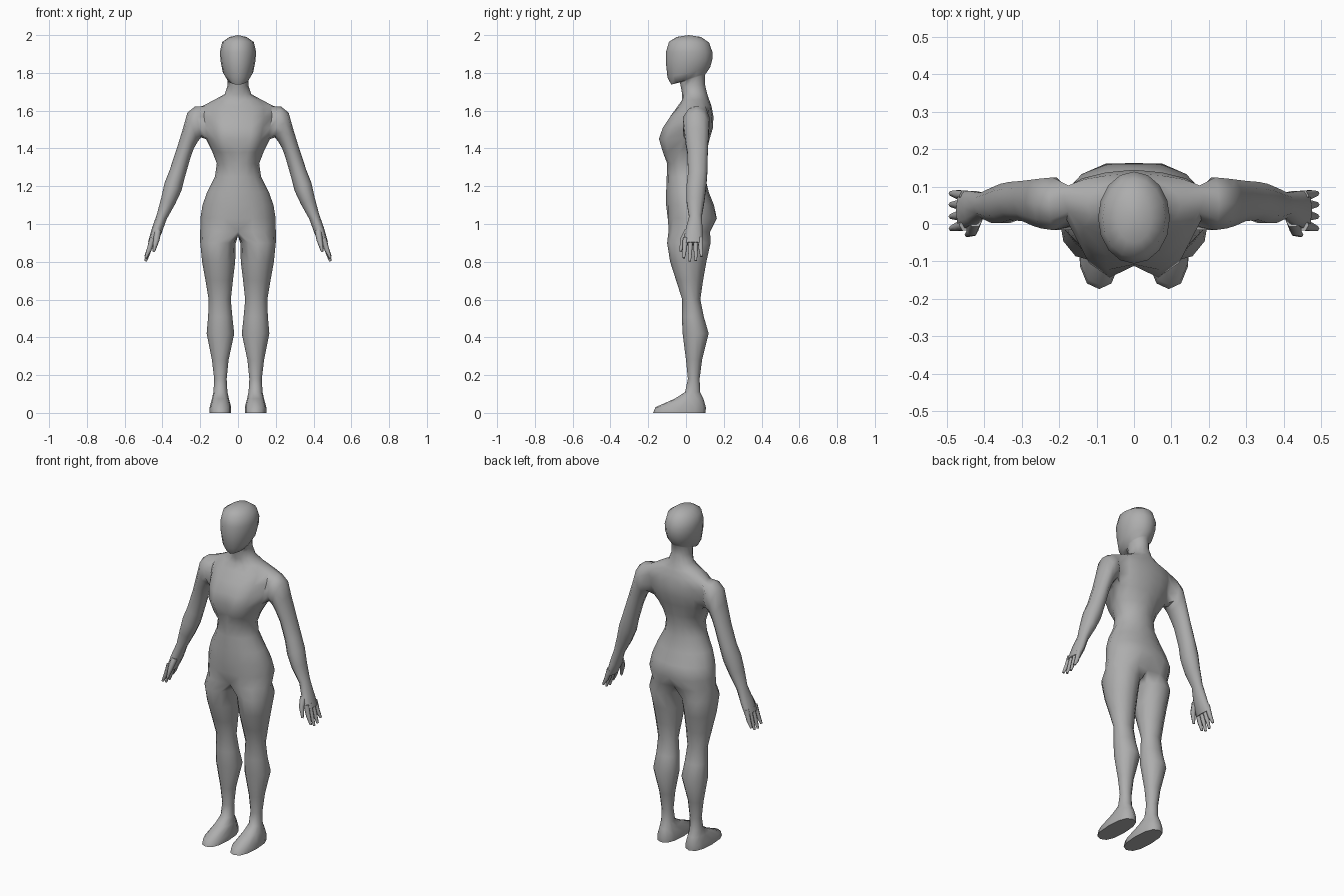
import bpy, bmesh, math
from mathutils import Vector

grey = bpy.data.materials.new("grey")
grey.diffuse_color = (0.42, 0.42, 0.42, 1)


def bridge(bm, a, b, closed=True):
    """Quads between two rows of the same length."""
    n = len(a)
    for i in range(n if closed else n - 1):
        j = (i + 1) % n
        bm.faces.new((a[i], a[j], b[j], b[i]))


def finish(bm, name):
    bmesh.ops.recalc_face_normals(bm, faces=bm.faces[:])
    me = bpy.data.meshes.new(name)
    bm.to_mesh(me)
    bm.free()
    ob = bpy.data.objects.new(name, me)
    bpy.context.collection.objects.link(ob)
    me.materials.append(grey)
    mod = ob.modifiers.new("mirror", 'MIRROR')
    mod.use_clip = True
    mod.merge_threshold = 0.0005
    bpy.ops.object.select_all(action='DESELECT')
    ob.select_set(True)
    bpy.context.view_layer.objects.active = ob
    bpy.ops.object.shade_smooth_by_angle(angle=math.radians(65))
    return ob


bm = bmesh.new()

# Torso, neck and head rows: z front, z back, half width, y front, y back, front/back bulge
TORSO = [
    (0.96, 0.96, 0.200, -0.080, 0.115, 0.02),
    (1.03, 1.03, 0.199, -0.097, 0.163, 0.008),
    (1.10, 1.10, 0.188, -0.105, 0.148, 0),
    (1.17, 1.17, 0.163, -0.105, 0.120, 0),
    (1.25, 1.25, 0.122, -0.102, 0.100, 0),
    (1.32, 1.32, 0.112, -0.100, 0.098, 0),
    (1.38, 1.38, 0.135, -0.100, 0.108, 0.030),
    (1.45, 1.45, 0.170, -0.112, 0.125, 0.042),
    (1.51, 1.51, 0.185, -0.108, 0.143, 0.026),
    (1.57, 1.57, 0.195, -0.083, 0.145, 0.010),
    (1.622, 1.625, 0.190, -0.045, 0.135, 0),
    (1.655, 1.66, 0.125, -0.022, 0.122, 0),
    (1.685, 1.69, 0.070, -0.020, 0.112, 0),
    (1.725, 1.74, 0.055, -0.027, 0.100, 0),
    (1.750, 1.79, 0.054, -0.032, 0.100, 0),
    (1.738, 1.80, 0.058, -0.078, 0.108, 0),
    (1.775, 1.83, 0.080, -0.098, 0.128, 0),
    (1.85, 1.87, 0.092, -0.106, 0.139, 0),
    (1.91, 1.91, 0.096, -0.106, 0.140, 0),
    (1.965, 1.96, 0.084, -0.090, 0.122, 0),
    (1.990, 1.99, 0.046, -0.050, 0.080, 0),
]
rows = []
for r, (zf, zb, hw, yf, yb, bulge) in enumerate(TORSO):
    row = []
    for k in range(9):
        t = math.pi * k / 8
        f = (1 - math.cos(t)) / 2
        y = yf + (yb - yf) * f
        if r < 2:                                   # thighs and buttocks
            y += bulge * (-1 if k < 4 else 1) * (k in (1, 2, 6, 7))
        else:                                       # bust
            y -= bulge * {1: 1, 2: 0.9}.get(k, 0)
        if 7 <= r <= 10:                            # shoulders set back
            y += 0.03 * math.sin(t) ** 3
        x = 0 if k in (0, 8) else hw * math.sin(t)
        row.append(bm.verts.new((x, y, zf + (zb - zf) * f)))
    rows.append(row)

# Skin the rows, leaving a hole for the arm
for r in range(len(rows) - 1):
    for k in range(8):
        if not (7 <= r <= 9 and k in (3, 4)):
            a, b = rows[r], rows[r + 1]
            bm.faces.new((a[k], a[k + 1], b[k + 1], b[k]))
crown = bm.verts.new((0, 0.015, 2.0))
for k in range(8):
    bm.faces.new((rows[-1][k], rows[-1][k + 1], crown))

# Arm: outer x, outer z, inner x, inner z, y front, y back
ARM = [
    (0.228, 1.622, 0.196, 1.458, -0.020, 0.128),
    (0.268, 1.590, 0.214, 1.435, -0.015, 0.125),
    (0.290, 1.510, 0.234, 1.400, -0.008, 0.122),
    (0.324, 1.400, 0.252, 1.350, 0.005, 0.118),
    (0.362, 1.285, 0.282, 1.245, 0.008, 0.115),
    (0.388, 1.220, 0.300, 1.175, 0.000, 0.110),
    (0.406, 1.140, 0.333, 1.105, 0.000, 0.100),
    (0.430, 1.050, 0.378, 1.025, 0.015, 0.085),
    (0.455, 0.980, 0.405, 0.950, -0.005, 0.090),
    (0.476, 0.905, 0.440, 0.885, -0.018, 0.092),
]
hole = ([rows[10][k] for k in (3, 4, 5)] + [rows[9][5], rows[8][5]]
        + [rows[7][k] for k in (5, 4, 3)] + [rows[8][3], rows[9][3]])
prev = hole
for xo, zo, xi, zi, yf, yb in ARM:
    ring = []
    for i in range(10):
        a = math.radians(36 * (i - 1))
        c = math.cos(a) / 2
        ring.append(bm.verts.new(((xo + xi) / 2 + (xo - xi) * c,
                                  (yf + yb) / 2 + (yb - yf) / 2 * math.sin(a),
                                  (zo + zi) / 2 + (zo - zi) * c)))
    bridge(bm, prev, ring)
    prev = ring
bm.faces.new(prev)

# Leg and foot: z, inner x, outer x, y front, y back, squareness
LEG = [
    (0.900, 0.012, 0.200, -0.100, 0.130, 0.9),
    (0.800, 0.015, 0.190, -0.084, 0.108, 1),
    (0.700, 0.027, 0.172, -0.052, 0.090, 1),
    (0.600, 0.038, 0.155, -0.020, 0.076, 1),
    (0.510, 0.030, 0.158, -0.022, 0.094, 1),
    (0.420, 0.020, 0.166, -0.018, 0.120, 1),
    (0.280, 0.050, 0.138, 0.000, 0.085, 1),
    (0.180, 0.060, 0.126, 0.010, 0.072, 1),
    (0.110, 0.056, 0.130, -0.005, 0.075, 1),
    (0.075, 0.048, 0.138, -0.060, 0.092, 0.9),
    (0.030, 0.036, 0.150, -0.162, 0.105, 0.8),
    (0.000, 0.036, 0.150, -0.174, 0.104, 0.8),
]
crotch = [bm.verts.new((0, y, 0.937)) for y in (0.075, 0.02, -0.035)]
prev = rows[0] + crotch
for z, xi, xo, yf, yb, e in LEG:
    ring = []
    for k in range(12):
        a = math.radians(30 * (k - 1))
        s, c = math.sin(a), math.cos(a)
        ring.append(bm.verts.new((
            (xi + xo) / 2 + (xo - xi) / 2 * math.copysign(abs(s) ** e, s),
            (yf + yb) / 2 - (yb - yf) / 2 * math.copysign(abs(c) ** e, c), z)))
    bridge(bm, prev, ring)
    prev = ring
bm.faces.new(prev)
finish(bm, "body")


# Fingers and thumb: tapered six-sided tubes
def digit(name, points, radii):
    bm = bmesh.new()
    axis = (Vector(points[-1]) - Vector(points[0])).normalized()
    u = axis.cross(Vector((0, 1, 0))).normalized()
    v = axis.cross(u)
    prev = None
    for p, rad in zip(points, radii):
        ring = [bm.verts.new(Vector(p) + rad * (u * math.cos(i * math.pi / 3)
                             + v * math.sin(i * math.pi / 3))) for i in range(6)]
        if prev:
            bridge(bm, prev, ring)
        else:
            bm.faces.new(ring)
        prev = ring
    bm.faces.new(prev)
    finish(bm, name)


FINGERS = [("index_finger", -0.003, -0.012, 0.820), ("middle_finger", 0.024, 0.020, 0.803),
           ("ring_finger", 0.051, 0.052, 0.806), ("little_finger", 0.076, 0.082, 0.828)]
for name, y0, y1, tip in FINGERS:
    digit(name, [(0.452, y0, 0.925), (0.470, (y0 + y1) / 2, 0.865), (0.489, y1, tip)],
          (0.016, 0.013, 0.007))
digit("thumb", [(0.425, 0.010, 0.965), (0.432, -0.018, 0.915), (0.446, -0.029, 0.855)],
      (0.020, 0.016, 0.007))
